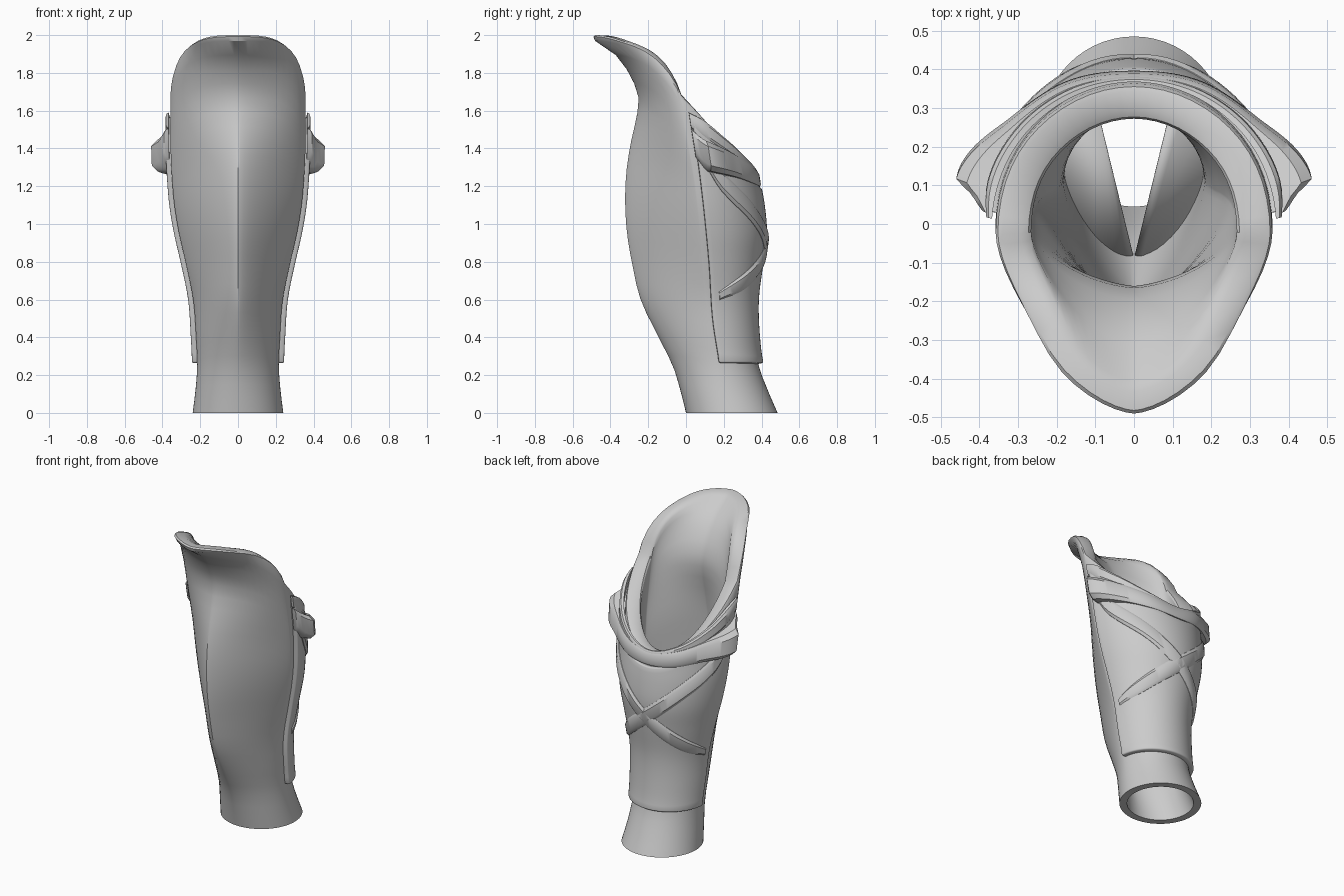
import bpy, bmesh, math
from math import sin, cos, pi

if "Cube" in bpy.data.objects:
    bpy.data.objects.remove(bpy.data.objects["Cube"])

# Section table of the shell: z, front y, back y, half width, y of widest point
SECTIONS = [
    (0.00, 0.00, 0.485, 0.240, 0.24), (0.12, -0.03, 0.433, 0.225, 0.20),
    (0.25, -0.07, 0.385, 0.216, 0.17), (0.40, -0.145, 0.363, 0.222, 0.14),
    (0.60, -0.24, 0.357, 0.237, 0.11), (0.80, -0.287, 0.382, 0.278, 0.09),
    (0.95, -0.312, 0.40, 0.312, 0.08), (1.10, -0.322, 0.388, 0.337, 0.065),
    (1.25, -0.318, 0.362, 0.350, 0.045), (1.40, -0.298, 0.345, 0.357, 0.02),
    (1.65, -0.25, 0.335, 0.358, -0.02), (1.75, -0.277, 0.33, 0.358, -0.03),
    (1.85, -0.335, 0.33, 0.357, -0.03), (1.92, -0.40, 0.33, 0.355, -0.03),
    (1.97, -0.482, 0.33, 0.35, -0.03), (2.00, -0.50, 0.33, 0.35, -0.03)]


def curve(table, x):
    """Smooth interpolation of all columns of a table at x."""
    n = len(table)
    x = min(max(x, table[0][0]), table[-1][0])
    i = max(k for k in range(n - 1) if table[k][0] <= x)
    a, b = table[i], table[i + 1]
    p, q = table[max(i - 1, 0)], table[min(i + 2, n - 1)]
    h = b[0] - a[0]
    t = (x - a[0]) / h
    out = []
    for k in range(1, len(a)):
        ma = (b[k] - p[k]) / (b[0] - p[0]) * h
        mb = (q[k] - a[k]) / (q[0] - a[0]) * h
        out.append((2*t**3 - 3*t*t + 1) * a[k] + (t**3 - 2*t*t + t) * ma
                   + (3*t*t - 2*t**3) * b[k] + (t**3 - t*t) * mb)
    return out


def ramp(x, a, b):
    t = min(1, max(0, (x - a) / (b - a)))
    return t * t * (3 - 2 * t)


def surf(phi, z, off=0.0):
    """Point on the shell; phi = 0 at the back, pi at the wedge-shaped front."""
    yf, yb, hw, ys = curve(SECTIONS, z)
    c, s = cos(phi), sin(phi)
    if c >= 0:
        return (s * (hw + off), ys + (yb + off - ys) * c, z)
    low, wedge = ramp(z, -0.1, 0.9) - ramp(0, -0.1, 0.9), 1 - ramp(z, 1.25, 1.85)
    e, g = 1 + low * (0.3 + 0.3 * wedge), 1 + 0.8 * low * wedge
    return (math.copysign(abs(s) ** e, s) * (hw + off), ys - (ys - yf + off) * (-c) ** g, z)


def rim(phi):
    """Height of the slanted top opening."""
    c = cos(phi)
    return 1.685 - 0.425 * c if c > 0 else 1.685 + 0.315 * sin(-c * pi / 2) ** 0.93


def make(name, verts, faces, angle=35):
    me = bpy.data.meshes.new(name)
    me.from_pydata(verts, [], faces)
    bm = bmesh.new()
    bm.from_mesh(me)
    bmesh.ops.recalc_face_normals(bm, faces=bm.faces)
    bm.to_mesh(me)
    bm.free()
    ob = bpy.data.objects.new(name, me)
    bpy.context.collection.objects.link(ob)
    bpy.ops.object.select_all(action='DESELECT')
    ob.select_set(True)
    bpy.context.view_layer.objects.active = ob
    bpy.ops.object.shade_smooth_by_angle(angle=math.radians(angle))
    return ob


def grid_faces(rows, cols, wrap_r=False, wrap_c=False):
    return [(r * cols + c, r * cols + (c + 1) % cols,
             (r + 1) % rows * cols + (c + 1) % cols, (r + 1) % rows * cols + c)
            for r in range(rows if wrap_r else rows - 1)
            for c in range(cols if wrap_c else cols - 1)]


# Leg shell: outer wall, rounded rim, inner wall, bottom ring
SEG, ROWS = 56, 26
loops = [(0.985 * i / ROWS, 0.0) for i in range(ROWS + 1)]
loops += [(0.996, -0.006), (1.0, -0.018), (0.999, -0.065), (0.992, -0.085), (0.98, -0.092)]
loops += [(0.96 * i / ROWS, -0.045 - 0.047 * ramp(i / ROWS, 0.25, 0.7))
          for i in range(ROWS, -1, -1)]
verts = [surf(2 * pi * k / SEG, f * rim(2 * pi * k / SEG), w)
         for f, w in loops for k in range(SEG)]
make("leg_shell", verts, grid_faces(len(loops), SEG, True, True))

# Calf panel: raised plate over the back, open along the sides
EDGE = [(0.27, 0.175), (0.5, 0.14), (0.8, 0.12), (1.2, 0.08), (1.6, 0.025)]
NU, NV = 41, 28
verts = []
for j in range(NV):
    for i in range(NU):
        u = -1 + 2 * i / (NU - 1)
        z = 0.265 + (1.62 - 0.43 * cos(u * 1.45) - 0.265) * j / (NV - 1)
        yf, yb, hw, ys = curve(SECTIONS, z)
        edge = math.acos((curve(EDGE, z)[0] - ys) / (yb - ys))
        verts.append(surf(u * edge, z, 0.029))
panel = make("calf_panel", verts, grid_faces(NV, NU))
mod = panel.modifiers.new("thickness", 'SOLIDIFY')
mod.thickness, mod.offset = 0.04, -1
mod = panel.modifiers.new("soft_edge", 'BEVEL')
mod.width, mod.segments, mod.limit_method = 0.008, 2, 'ANGLE'
mod.angle_limit = math.radians(50)


def band(name, path, steps=40):
    """Chamfered band along the shell; path rows: phi, z, offset, width."""
    verts = []
    a, b = path[0][0], path[-1][0]
    for i in range(steps + 1):
        phi = a + (b - a) * i / steps
        z, off, w = curve(path, phi)
        for dz, d in ((-0.5, 0.01), (-0.47, 0.75 * off), (-0.3, off),
                      (0.3, off), (0.47, 0.75 * off), (0.5, 0.01)):
            verts.append(surf(phi, z + dz * w, d))
    n = 6 * steps
    faces = grid_faces(steps + 1, 6, False, True)
    make(name, verts, faces + [tuple(range(6)), tuple(range(n, n + 6))])


def both(half):
    """Extend a path from the back centre to both sides."""
    return [(-p[0],) + p[1:] for p in reversed(half[1:])] + half


# Crossed straps on the calf
cross = [(-1.38, 1.38, 0.045, 0.14), (-1.18, 1.24, 0.044, 0.14), (-0.68, 1.07, 0.042, 0.13),
         (0.0, 0.87, 0.041, 0.12), (0.72, 0.71, 0.041, 0.10), (1.32, 0.62, 0.036, 0.05)]
band("cross_strap_left", cross)
band("cross_strap_right", [(-p[0],) + p[1:] for p in reversed(cross)])

# Collar flaring to a point at each side
band("flared_collar", both([(0.0, 1.235, 0.028, 0.08), (0.45, 1.26, 0.042, 0.10),
                            (0.9, 1.31, 0.058, 0.13), (1.34, 1.36, 0.115, 0.17),
                            (1.40, 1.38, 0.075, 0.17), (1.50, 1.43, 0.035, 0.15)]), 96)

# Upper band following the opening
band("upper_band", both([(0.0, 1.26, 0.022, 0.05), (0.5, 1.31, 0.03, 0.06),
                         (1.0, 1.42, 0.035, 0.08), (1.3, 1.50, 0.036, 0.10),
                         (1.5, 1.55, 0.025, 0.08)]), 56)

# Inner plates leaving a V-shaped gap, rising towards the back
for name, side in (("inner_plate_left", -1), ("inner_plate_right", 1)):
    arc = [surf(side * (pi - (pi - 0.5) * i / 16), 0.36 + 0.012 * i, -0.035)
           for i in range(17)]
    plate = make(name, arc, [tuple(range(17))])
    plate.modifiers.new("thickness", 'SOLIDIFY').thickness = 0.02
